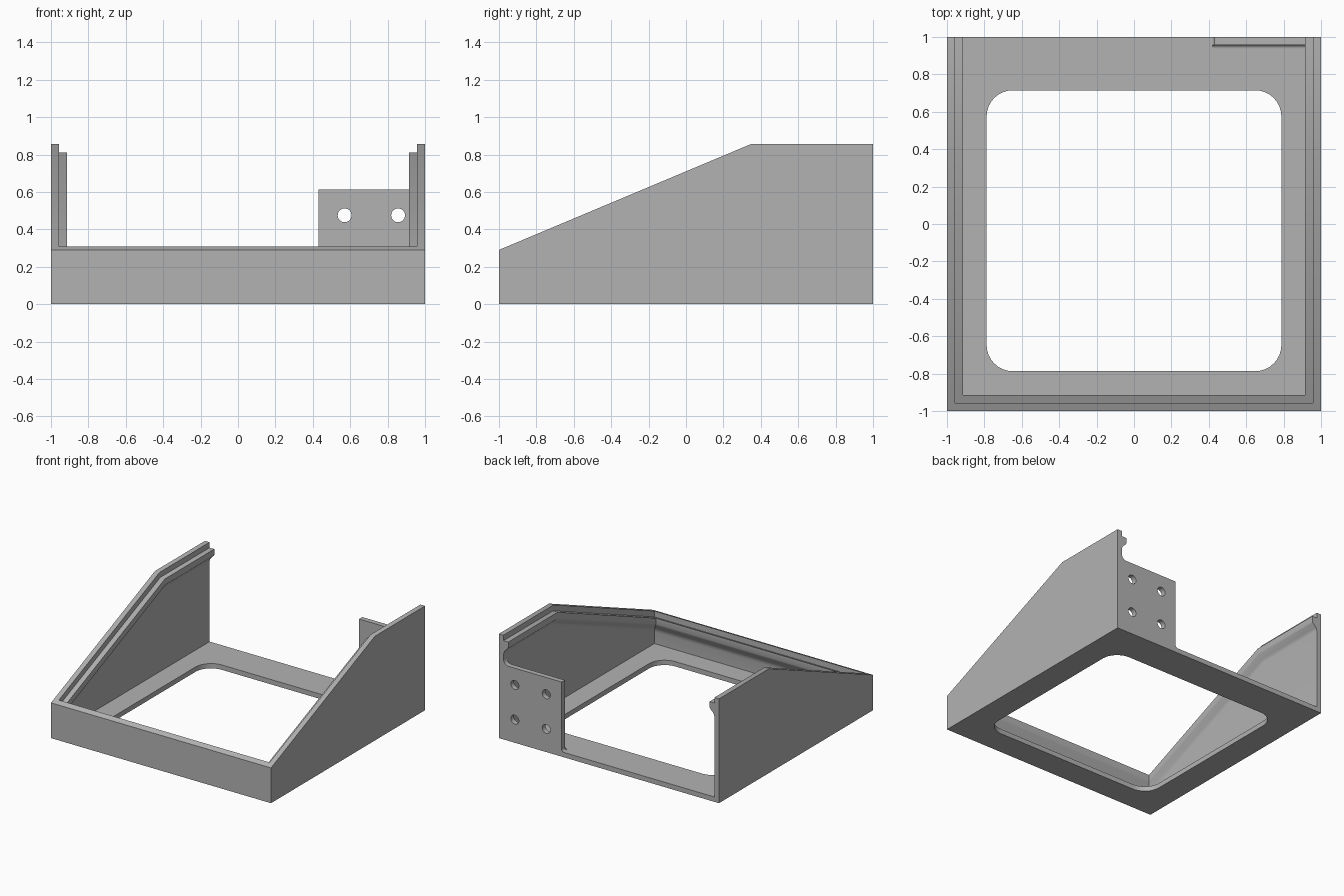
import bpy, bmesh, math

cube = bpy.data.objects.get("Cube")
if cube:
    bpy.data.objects.remove(cube)

grey = bpy.data.materials.new("plain grey")
grey.use_nodes = True
COLOUR = (0.45, 0.45, 0.45, 1)
grey.diffuse_color = COLOUR
grey.node_tree.nodes["Principled BSDF"].inputs["Base Color"].default_value = COLOUR

WALL, FLOOR = 0.042, 0.04          # wall and floor thickness
LIP = 0.085                        # how far the ledge reaches inward
FRONT_Z, BACK_Z, BEND_Y = 0.29, 0.857, 0.35
SLOPE = math.atan2(BACK_Z - FRONT_Z, BEND_Y + 1)


def arc(cx, cy, r, start, end, n=8):
    """Points on an arc, angles in degrees."""
    angles = [math.radians(start + (end - start) * i / n) for i in range(n + 1)]
    return [(cx + r * math.cos(a), cy + r * math.sin(a)) for a in angles]


def finish(obj):
    obj.data.materials.clear()
    obj.data.materials.append(grey)
    bpy.ops.object.select_all(action='DESELECT')
    obj.select_set(True)
    bpy.context.view_layer.objects.active = obj
    bpy.ops.object.shade_smooth_by_angle(angle=math.radians(30))


def plate(name, loops, thickness, location, rotation=(0, 0, 0)):
    """Flat plate from an outline followed by its holes, as a solid mesh."""
    curve = bpy.data.curves.new(name, 'CURVE')
    curve.dimensions, curve.fill_mode = '2D', 'BOTH'
    curve.extrude = thickness / 2
    for loop in loops:
        spline = curve.splines.new('POLY')
        spline.points.add(len(loop) - 1)
        for point, (x, y) in zip(spline.points, loop):
            point.co = (x, y, 0, 1)
        spline.use_cyclic_u = True
    obj = bpy.data.objects.new(name, curve)
    obj.location, obj.rotation_euler = location, rotation
    bpy.context.collection.objects.link(obj)
    bpy.ops.object.select_all(action='DESELECT')
    obj.select_set(True)
    bpy.context.view_layer.objects.active = obj
    bpy.ops.object.convert(target='MESH')
    obj = bpy.context.object
    bm = bmesh.new()
    bm.from_mesh(obj.data)
    bmesh.ops.remove_doubles(bm, verts=bm.verts, dist=1e-5)
    bmesh.ops.recalc_face_normals(bm, faces=bm.faces)
    bm.to_mesh(obj.data)
    bm.free()
    finish(obj)


# Walls: a stepped section of (inset, depth below rim), swept around three sides
STEP = 0.045
section = [(0, 0), (WALL, 0), (WALL, STEP), (LIP, STEP), (LIP, 0.09),
           (0.081, 0.1), (0.053, 0.128), (0.045, 0.141), (WALL, 0.157),
           (WALL, None), (0, None)]


def rim(y, depth):
    """Height of the bent rim at y, moved square to itself by depth."""
    sloped = FRONT_Z + (y + 1) * math.tan(SLOPE) - depth / math.cos(SLOPE)
    return min(sloped, BACK_Z - depth)


def station(kind, side):
    ring = []
    for inset, depth in section:
        bend = BEND_Y + (depth or 0) * math.tan(SLOPE / 2)
        y = {"back": 1, "bend": bend, "front": -1 + inset}[kind]
        z = 0 if depth is None else rim(y, depth)
        ring.append((side * (1 - inset), y, z))
    return ring


bm = bmesh.new()
path = [("back", -1), ("bend", -1), ("front", -1), ("front", 1), ("bend", 1), ("back", 1)]
rings = [[bm.verts.new(co) for co in station(*stop)] for stop in path]
for a, b in zip(rings, rings[1:]):
    for i in range(len(a)):
        j = (i + 1) % len(a)
        bm.faces.new((a[i], a[j], b[j], b[i]))
bm.faces.new(rings[0])
bm.faces.new(rings[-1])
bmesh.ops.recalc_face_normals(bm, faces=bm.faces)
mesh = bpy.data.meshes.new("walls")
bm.to_mesh(mesh)
bm.free()
walls = bpy.data.objects.new("walls", mesh)
bpy.context.collection.objects.link(walls)
finish(walls)

# Floor frame with a rounded opening
inner = 1 - WALL
R, HALF, LOW, HIGH = 0.14, 0.788, -0.787, 0.715
opening = (arc(HALF - R, HIGH - R, R, 0, 90) + arc(R - HALF, HIGH - R, R, 90, 180)
           + arc(R - HALF, LOW + R, R, 180, 270) + arc(HALF - R, LOW + R, R, 270, 360))
outline = [(-inner, -inner), (inner, -inner), (inner, 1), (-inner, 1)]
plate("floor_frame", [outline, opening], FLOOR, (0, 0, FLOOR / 2))

# Rear mounting plate with four holes and filleted ends
EDGE, TOP, F = 0.43, 0.613, 0.02
upper = 0.043
outline = ([(inner, FLOOR)] + arc(inner - upper, TOP + upper, upper, 0, -90)
           + [(EDGE, TOP)] + arc(EDGE - F, FLOOR + F, F, 0, -90))
holes = [arc(x, z, 0.037, 0, 345, 23) for x in (0.57, 0.856) for z in (0.19, 0.475)]
plate("rear_plate", [outline] + holes, WALL, (0, 1 - WALL / 2, 0), (math.pi / 2, 0, 0))

# Fillet between the rear plate and the floor
corner = [(inner, FLOOR)] + arc(inner - F, FLOOR + F, F, 0, -90)
length = inner - EDGE + F / 2
plate("plate_fillet", [corner], length, (inner - length / 2, 0, 0),
      (math.pi / 2, 0, math.pi / 2))
